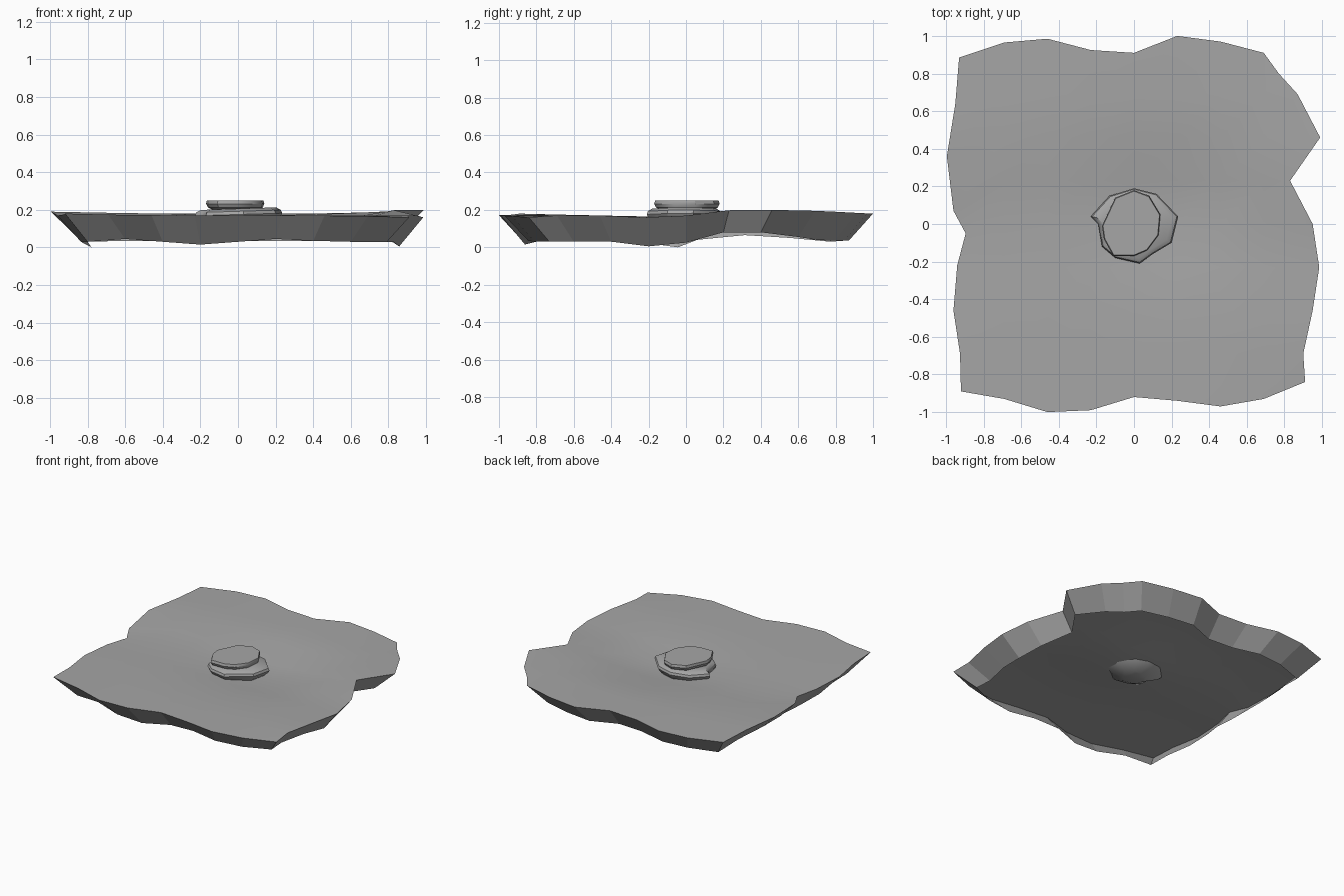
import bpy, bmesh, math
from mathutils import Vector

cube = bpy.data.objects.get("Cube")
if cube:
    bpy.data.objects.remove(cube, do_unlink=True)


def make_material(name, value):
    mat = bpy.data.materials.new(name)
    mat.use_nodes = True
    colour = (value, value, value, 1.0)
    mat.diffuse_color = colour
    mat.node_tree.nodes["Principled BSDF"].inputs["Base Color"].default_value = colour
    return mat


stone_grey = make_material("stone grey", 0.38)


def finish(bm, name, angle):
    """Turn a bmesh into a named, shaded object."""
    mesh = bpy.data.meshes.new(name)
    bm.to_mesh(mesh)
    bm.free()
    obj = bpy.data.objects.new(name, mesh)
    bpy.context.collection.objects.link(obj)
    mesh.materials.append(stone_grey)
    bpy.ops.object.select_all(action="DESELECT")
    obj.select_set(True)
    bpy.context.view_layer.objects.active = obj
    bpy.ops.object.shade_smooth_by_angle(angle=math.radians(angle))
    return obj


# Ground outline: distance of each rim point from the centre, side by side
N = 8
STEP = 0.23
front_out = [.89, .93, 1.0, .99, .92, .94, .97, .93, .84]
right_out = [.91, .90, .95, .985, .95, .83, .99, .87, .77]
back_out = [.885, .965, .985, .925, .91, 1.0, .97, .91, .80]
left_out = [.92, .925, .96, .94, .895, .96, .995, .95, .93]
left_along = [-.89, -.69, -.46, -.22, -.05, .07, .36, .64, .885]

# Rim, middle and skirt heights, in hundredths
left_top = [18, 17.5, 17, 16.5, 16, 17, 19, 18.5, 18]
middle_top = [17, 17, 17, 16.5, 16, 16.5, 18, 18, 18]
right_top = [16, 17, 17, 16, 17, 20, 20, 19.5, 19]
front_low = [3, 4.5, 3, 1.5, 3, 4.5, 3.5, 3, 3]
right_low = [3, 3, 3, .5, 2.5, 8, 8, 5.5, 4]
left_low = [3, 3, 3, 2, 0, 4, 6.5, 5, 3]


def hollow(x, y):
    """Shallow dip that the stones sit in, longer to the left side."""
    return 0.04 * math.exp(-((x - .17) ** 2 / .16 + (y - .07) ** 2 / .1))


def ground_point(i, j):
    x, y = (i - N / 2) * STEP, (j - N / 2) * STEP
    if i == 0:
        x, y = -left_out[j], left_along[j]
    if i == N:
        x = right_out[j]
    if j == 0:
        y = -front_out[i]
    if j == N:
        y = back_out[i]
    # heights run from the middle out to the nearer side rim
    u = 2 * i / N - 1
    side = left_top if u < 0 else right_top
    w = abs(u) ** 3
    z = (middle_top[j] * (1 - w) + side[j] * w) / 100
    return Vector((x, y, z - hollow(x, y)))


def skirt_height(i, j):
    if i == N:
        return right_low[j] / 100
    if i == 0:
        return left_low[j] / 100
    return front_low[i] / 100 if j == 0 else 0.035


# Ground sheet with a flared skirt, open underneath
bm = bmesh.new()
grid = [[bm.verts.new(ground_point(i, j)) for j in range(N + 1)] for i in range(N + 1)]
for i in range(N):
    for j in range(N):
        bm.faces.new((grid[i][j], grid[i + 1][j], grid[i + 1][j + 1], grid[i][j + 1]))

rim = [(i, 0) for i in range(N)] + [(N, j) for j in range(N)]
rim += [(N - i, N) for i in range(N)] + [(0, N - j) for j in range(N)]
upper = [grid[i][j] for i, j in rim]
lower = [bm.verts.new((v.co.x * 0.87, v.co.y * 0.87, skirt_height(i, j)))
         for v, (i, j) in zip(upper, rim)]
for k in range(len(rim)):
    n = (k + 1) % len(rim)
    panel = bm.faces.new((upper[n], upper[k], lower[k], lower[n]))
    for edge in panel.edges:
        edge.smooth = False
finish(bm, "ground_slab", 30)


def make_stone(name, outline, layers, tilt):
    """Stack scaled copies of an outline; layers are (scale, height)."""
    bm = bmesh.new()
    count = len(outline)
    rings = [[bm.verts.new((x * s, y * s, z + x * tilt[0] + y * tilt[1]))
              for x, y in outline] for s, z in layers]
    for a, b in zip(rings, rings[1:]):
        for k in range(count):
            n = (k + 1) % count
            bm.faces.new((a[k], a[n], b[n], b[k]))
    bm.faces.new(rings[-1])
    bm.faces.new(rings[0][::-1])
    return finish(bm, name, 35)


# Two flat stones stacked in the middle, the lower one sunk through the ground
lower_outline = [(.235, .04), (.12, .16), (0, .19), (-.13, .15), (-.23, .04),
                 (-.19, 0), (-.17, -.12), (-.1, -.18), (.03, -.21), (.1, -.16), (.2, -.1)]
upper_outline = [(.14, .05), (.08, .15), (0, .18), (-.1, .14), (-.17, -.01),
                 (-.16, -.08), (-.11, -.17), (0, -.17), (.07, -.14), (.13, -.06)]
make_stone("lower_stone", lower_outline,
           [(.4, .085), (.8, .125), (.96, .158), (1, .175), (.97, .192), (.86, .206)],
           (.03, 0))
make_stone("upper_stone", upper_outline,
           [(.8, .2), (.94, .212), (1, .232), (.97, .25)], (0, 0))
